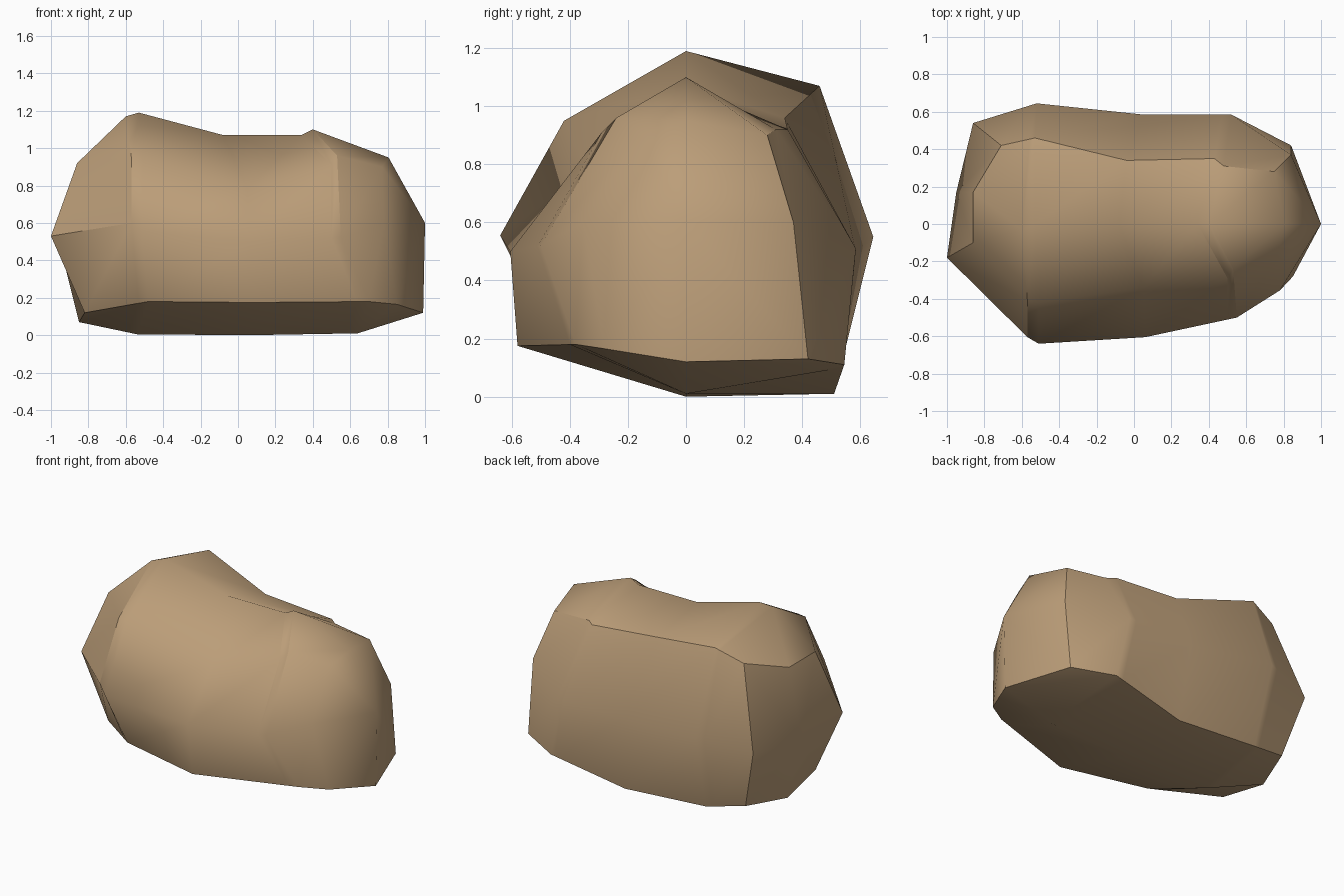
import bpy, bmesh
from mathutils import Vector

if "Cube" in bpy.data.objects:
    bpy.data.objects.remove(bpy.data.objects["Cube"])


def between(a, b, t, special):
    """Section between two others, with some points replaced."""
    return [special.get(i, tuple(Vector(p).lerp(Vector(q), t)))
            for i, (p, q) in enumerate(zip(a, b))]


# Boulder: eight-point cross-sections lofted from left (-x) to right (+x)
# Order: bottom, front low, front mid, front up, top, back up, back mid, back low
left = [(-.85, .17, .07), (-.82, -.16, .12), (-1, -.18, .53), (-.86, -.10, .92),
        (-.86, .17, .92), (-.71, .42, 1.0), (-.86, .54, .5), (-.75, .46, .10)]
hump = [(-.54, 0, .005), (-.48, -.45, .18), (-.51, -.64, .555), (-.51, -.42, .95),
        (-.53, 0, 1.19), (-.53, .46, 1.07), (-.52, .645, .55), (-.50, .51, .05)]
saddle = [(.05, 0, 0), (.08, -.58, .175), (.06, -.605, .5), (.05, -.34, .78),
          (-.08, 0, 1.07), (-.04, .34, .96), (.05, .585, .5), (.08, .51, .01)]
shoulder = [(.64, 0, .01), (.70, -.38, .18), (.55, -.50, .52), (.53, -.24, .96),
            (.40, 0, 1.10), (.48, .31, .92), (.52, .585, .51), (.59, .545, .11)]
right = [(.99, 0, .12), (.85, -.28, .165), (.78, -.355, .6), (.77, -.16, .9),
         (.805, 0, .95), (.75, .28, .9), (.84, .37, .6), (.84, .42, .13)]
# Chipped facet on the left and small step beside the right shoulder
chip = between(left, hump, .85, {2: (-.57, -.605, .60), 3: (-.57, -.41, .95),
                                 4: (-.60, -.03, 1.17)})
step = between(saddle, shoulder, .9, {3: (.50, -.29, .91), 4: (.34, 0, 1.07),
                                      5: (.43, .35, .92)})

bm = bmesh.new()
rings = [[bm.verts.new(p) for p in r]
         for r in (left, chip, hump, saddle, step, shoulder, right)]
for a, b in zip(rings, rings[1:]):
    for i in range(8):
        j = (i + 1) % 8
        bm.faces.new((a[i], a[j], b[j], b[i])).smooth = True
# Pointed ends
for ring, tip in ((rings[0], (-.95, .17, .47)), (rings[-1], (1, 0, .6))):
    v = bm.verts.new(tip)
    for i in range(8):
        bm.faces.new((ring[i], ring[(i + 1) % 8], v)).smooth = True
bmesh.ops.recalc_face_normals(bm, faces=bm.faces)


# Crisp edges: base rim, back rim, chip, step and left end; the rest is soft
def sharpen(a, b):
    edge = bm.edges.get((a, b))
    if edge:
        edge.smooth = False


for a, b in zip(rings, rings[1:]):
    for i in (1, 5, 7):
        sharpen(a[i], b[i])
for i in range(8):
    sharpen(rings[0][i], rings[0][(i + 1) % 8])
for i in (2, 3):
    for k in (1, 4, 5):
        sharpen(rings[k][i], rings[k][i + 1])
sharpen(rings[0][2], rings[1][2])
for i in (5, 6, 7, 0):
    sharpen(rings[6][i], rings[6][(i + 1) % 8])
mesh = bpy.data.meshes.new("boulder")
bm.to_mesh(mesh)
bm.free()

boulder = bpy.data.objects.new("boulder", mesh)
bpy.context.collection.objects.link(boulder)
stone = bpy.data.materials.new("tan stone")
stone.diffuse_color = (.50, .34, .19, 1)
stone.use_nodes = True
stone.node_tree.nodes["Principled BSDF"].inputs["Base Color"].default_value = stone.diffuse_color
mesh.materials.append(stone)
